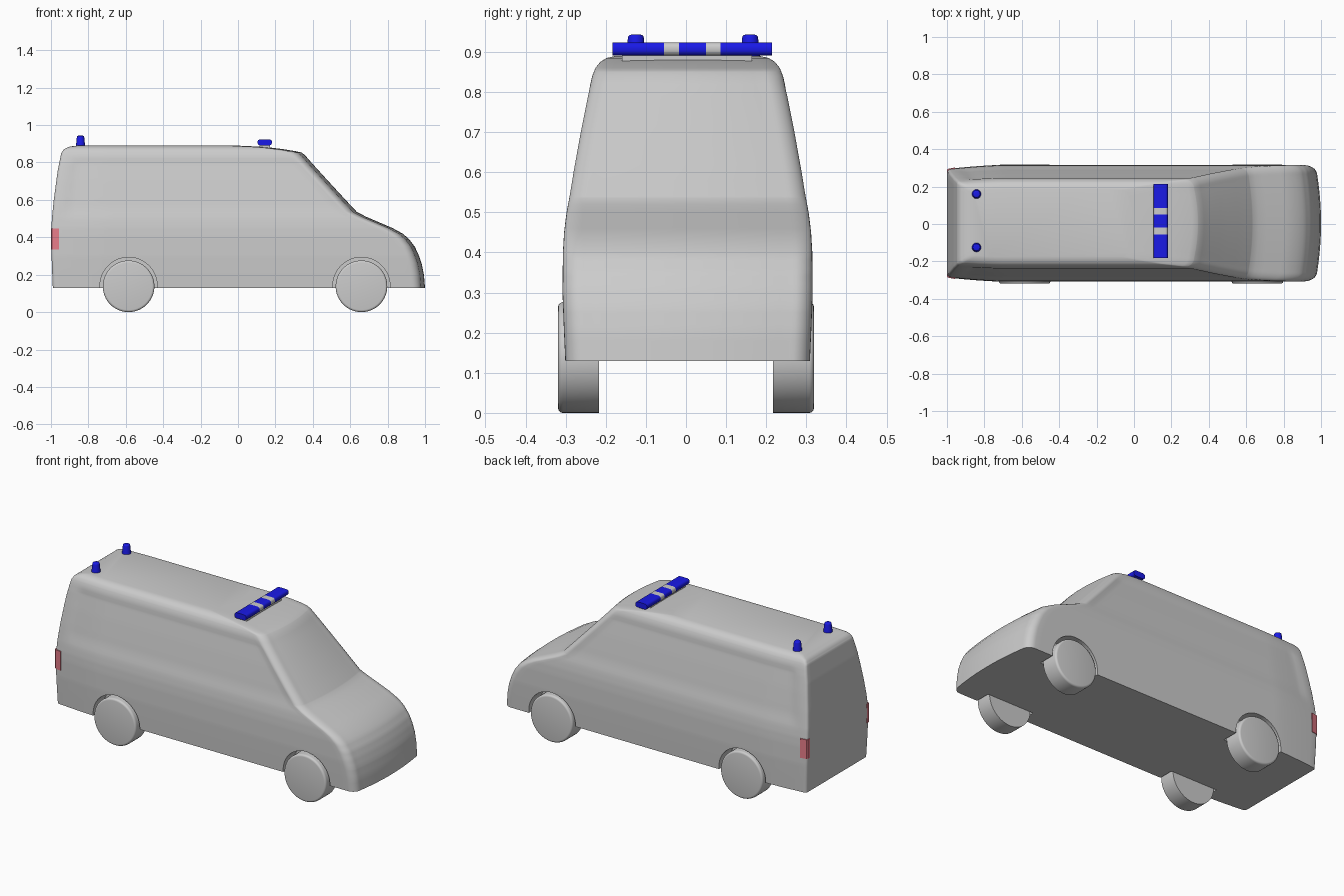
import bpy, bmesh, math
from mathutils import Matrix, Vector

if "Cube" in bpy.data.objects:
    bpy.data.objects.remove(bpy.data.objects["Cube"])

CY = 0.004  # slight sideways offset of the body


def lerp_table(table, z):
    for (z0, a), (z1, b) in zip(table, table[1:]):
        if z <= z1:
            return a + (b - a) * (z - z0) / (z1 - z0)
    return table[-1][1]


def step(t):
    t = min(max(t, 0), 1)
    return t * t * (3 - 2 * t)


def make(name, bm, colour=None, angle=35):
    bmesh.ops.recalc_face_normals(bm, faces=bm.faces)
    me = bpy.data.meshes.new(name)
    bm.to_mesh(me)
    bm.free()
    ob = bpy.data.objects.new(name, me)
    bpy.context.collection.objects.link(ob)
    if colour:
        mat = bpy.data.materials.get(colour[0]) or bpy.data.materials.new(colour[0])
        mat.diffuse_color = colour[1]
        mat.use_nodes = True
        mat.node_tree.nodes["Principled BSDF"].inputs["Base Color"].default_value = mat.diffuse_color
        me.materials.append(mat)
    smooth(ob, angle)
    return ob


def smooth(ob, angle):
    bpy.ops.object.select_all(action='DESELECT')
    bpy.context.view_layer.objects.active = ob
    ob.select_set(True)
    bpy.ops.object.shade_smooth_by_angle(angle=math.radians(angle))


def box(name, lo, hi, bevel=0, colour=None):
    bm = bmesh.new()
    lo, hi = Vector(lo), Vector(hi)
    bmesh.ops.create_cube(bm, size=1, matrix=Matrix.Translation((lo + hi) / 2) @ Matrix.Diagonal((*(hi - lo), 1)))
    if bevel:
        edges = [e for e in bm.edges if abs(e.verts[0].co.y - e.verts[1].co.y) > 1e-5]
        bmesh.ops.bevel(bm, geom=edges, offset=bevel, segments=5, profile=0.5, affect='EDGES')
    return make(name, bm, colour)


def axle_cylinder(name, x, y0, y1, z, r, bevel=0):
    bm = bmesh.new()
    m = Matrix.Translation((x, (y0 + y1) / 2, z)) @ Matrix.Rotation(math.pi / 2, 4, 'X')
    bmesh.ops.create_cone(bm, cap_ends=True, segments=64, radius1=r, radius2=r, depth=abs(y1 - y0), matrix=m)
    if bevel:
        rim = [e for e in bm.edges if all(abs(v.co.y - y1) < 1e-5 for v in e.verts)]
        bmesh.ops.bevel(bm, geom=rim, offset=bevel, segments=4, profile=0.5, affect='EDGES')
    return make(name, bm)


# Body outlines by height: rear x, front x, half width
REAR = [(.13, -.99), (.25, -.995), (.4, -1), (.5, -.995), (.6, -.985), (.75, -.965),
        (.85, -.945), (.87, -.932), (.885, -.9), (.89, -.86)]
FRONT = [(.13, 1), (.2, .994), (.26, .982), (.31, .964), (.35, .945), (.39, .915), (.42, .88), (.45, .825),
         (.48, .755), (.51, .685), (.535, .636), (.6, .575), (.7, .483), (.8, .392), (.84, .357),
         (.853, .34), (.86, .31), (.87, .25), (.88, .17), (.885, .11), (.89, 0)]
WIDTH = [(.13, .305), (.22, .309), (.3, .312), (.4, .311), (.45, .308), (.5, .302), (.6, .286),
         (.7, .268), (.79, .25), (.84, .238), (.86, .23), (.875, .218), (.885, .202), (.89, .18)]


def half_slice(z):
    xb, xf, w = (lerp_table(t, z) for t in (REAR, FRONT, WIDTH))
    rr, rf, bow = .015, .05, .02
    pts = [(xb, (w - rr) * i / 8) for i in range(8)]
    for i in range(5):  # rear corner
        a = math.pi / 2 * i / 4
        pts.append((xb + rr - rr * math.cos(a), w - rr + rr * math.sin(a)))
    x0, x1 = xb + rr, xf - bow - rf
    pts += [(x0 + (x1 - x0) * i / 60, w) for i in range(1, 60)]
    for i in range(9):  # front corner
        a = math.pi / 2 * i / 8
        pts.append((x1 + rf * math.sin(a), w - rf + rf * math.cos(a)))
    for i in range(7, -1, -1):  # bowed front
        u = i / 8
        pts.append((xf - bow * u * u, (w - rf) * u))
    out = []
    for x, y in pts:
        if x < -.7:  # sides taper towards the rear
            y *= 1 - .07 * min(1, (-.7 - x) / .3) ** 1.5
        if y > w * .8:  # shallow recessed side window band
            inset = min(x - xb, xf - x)
            y -= .006 * step((inset - .05) / .05) * step((.83 - z) / .04) * step((z - .48) / .1)
        out.append((x, y))
    return out


# Body: horizontal slices lofted upwards
levels = sorted({round(z, 4) for t in (REAR, FRONT, WIDTH) for z, _ in t} |
                {round(.14 + .02 * i, 4) for i in range(36)})
bm = bmesh.new()
rings = []
for z in levels:
    half = half_slice(z)
    ring = half + [(x, -y) for x, y in half[-2:0:-1]]
    rings.append([bm.verts.new((x, y + CY, z)) for x, y in ring])
n = len(rings[0])
for a, b in zip(rings, rings[1:]):
    for i in range(n):
        j = (i + 1) % n
        bm.faces.new((a[i], a[j], b[j], b[i]))
bm.faces.new(rings[0])
bm.faces.new(rings[-1])
body = make("van_body", bm)

# Wheel arches cut from the body, and wheels
for end, x in (("rear", -.585), ("front", .66)):
    for side, s in (("left", 1), ("right", -1)):
        cutter = axle_cylinder("arch_cutter", x, s * .212, s * .4, .14, .153)
        cutter.hide_render = True
        mod = body.modifiers.new("arch", 'BOOLEAN')
        mod.operation, mod.solver, mod.object = 'DIFFERENCE', 'EXACT', cutter
        bpy.context.view_layer.objects.active = body
        bpy.ops.object.modifier_apply(modifier=mod.name)
        bpy.data.objects.remove(cutter)
        axle_cylinder(f"{end}_{side}_wheel", x, s * .217, s * .319, .138, .138, .012)
smooth(body, 35)

# Light bar on the roof
BLUE = ("blue_lens", (.01, .01, .8, 1))
RED = ("red_lens", (.8, .2, .25, 1))
box("light_bar_base", (.115, -.16, .87), (.17, .165, .892))
cuts = [-.183, -.055, -.018, .05, .086, .215]
for i, (a, b) in enumerate(zip(cuts, cuts[1:])):
    box(f"light_bar_section_{i + 1}", (.105, a, .891), (.181, b, .924), .014, None if i % 2 else BLUE)

# Rear beacons
for side, y in (("right", -.125), ("left", .16)):
    bm = bmesh.new()
    bmesh.ops.create_cone(bm, cap_ends=True, segments=32, radius1=.025, radius2=.019, depth=.06,
                          matrix=Matrix.Translation((-.842, y, .913)))
    rim = [e for e in bm.edges if all(v.co.z > .94 for v in e.verts)]
    bmesh.ops.bevel(bm, geom=rim, offset=.007, segments=4, profile=0.5, affect='EDGES')
    make(f"{side}_beacon", bm, BLUE)

# Tail lights wrapped round the rear corners
for side, s in (("right", -1), ("left", 1)):
    bm = bmesh.new()
    plan = [(-1.001, .268), (-1.001, .284), (-.995, .291), (-.957, .298), (-.957, .268)]
    low = [bm.verts.new((x, s * y + CY, .335)) for x, y in plan]
    high = [bm.verts.new((x, s * y + CY, .448)) for x, y in plan]
    bm.faces.new(low)
    bm.faces.new(high)
    for i in range(5):
        j = (i + 1) % 5
        bm.faces.new((low[i], low[j], high[j], high[i]))
    make(f"{side}_tail_light", bm, RED)
